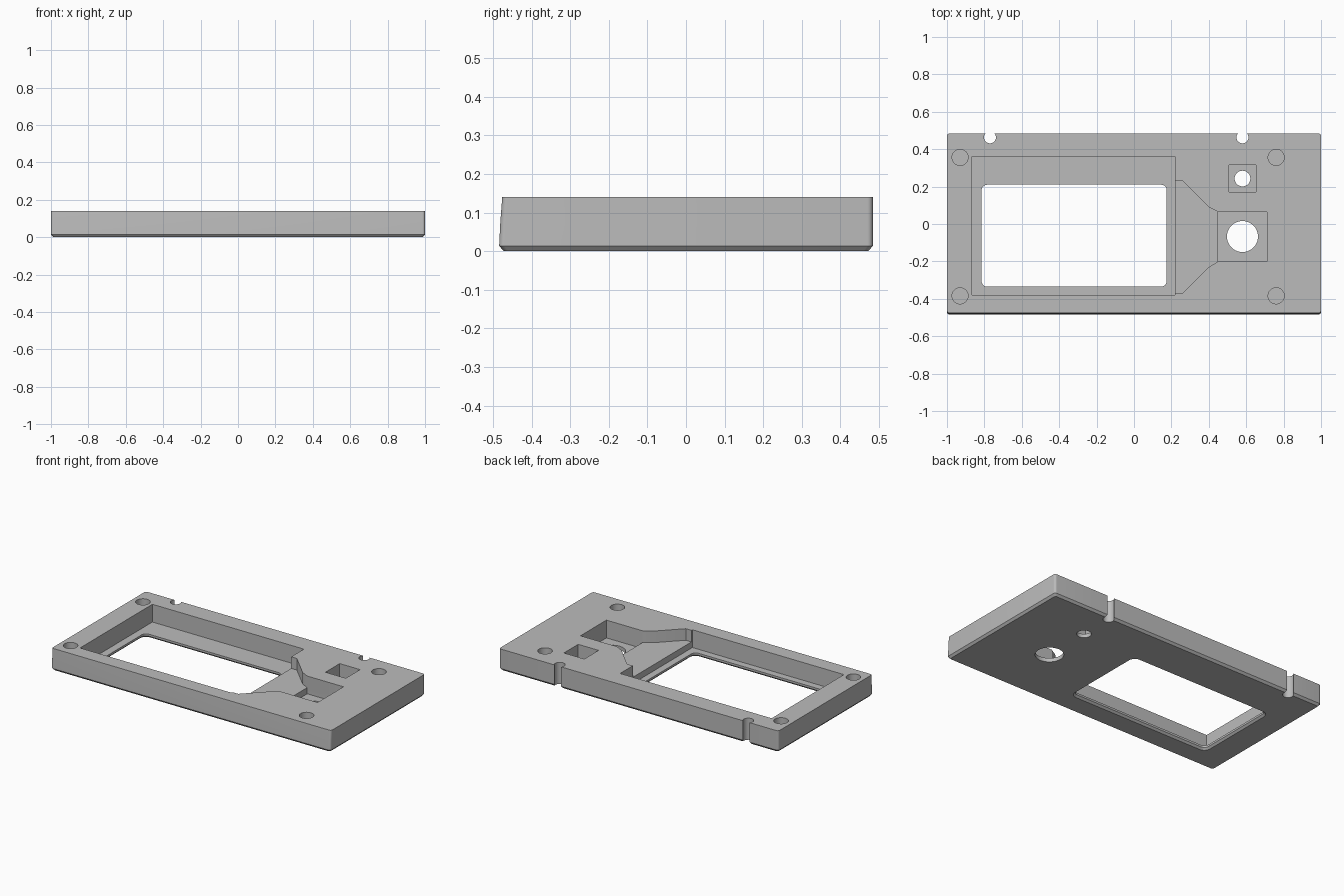
import bpy
import bmesh
from math import cos, sin, pi

cube = bpy.data.objects.get("Cube")
if cube:
    bpy.data.objects.remove(cube, do_unlink=True)

grey = bpy.data.materials.new("plain grey")
grey.use_nodes = True
colour = (0.5, 0.5, 0.5, 1)
grey.diffuse_color = colour
grey.node_tree.nodes["Principled BSDF"].inputs["Base Color"].default_value = colour

HEIGHT = 0.14
ABOVE = 0.2
BELOW = -0.05
FLOOR = 0.025


def rectangle(x0, x1, y0, y1, radius=0, steps=6):
    """Counter-clockwise rectangle outline, with rounded corners if wanted."""
    if not radius:
        return [(x0, y0), (x1, y0), (x1, y1), (x0, y1)]
    centres = [(x1 - radius, y1 - radius), (x0 + radius, y1 - radius),
               (x0 + radius, y0 + radius), (x1 - radius, y0 + radius)]
    return [(cx + radius * cos(pi / 2 * (q + s / steps)),
             cy + radius * sin(pi / 2 * (q + s / steps)))
            for q, (cx, cy) in enumerate(centres) for s in range(steps + 1)]


def circle(x, y, radius, sides=40):
    return [(x + radius * cos(2 * pi * i / sides),
             y + radius * sin(2 * pi * i / sides)) for i in range(sides)]


def loft(name, layers):
    """Closed solid through outlines stacked upwards."""
    bm = bmesh.new()
    rings = [[bm.verts.new((x, y, z)) for x, y in outline] for z, outline in layers]
    n = len(rings[0])
    for low, high in zip(rings, rings[1:]):
        for i in range(n):
            j = (i + 1) % n
            bm.faces.new((low[i], low[j], high[j], high[i]))
    bm.faces.new(rings[0][::-1])
    bm.faces.new(rings[-1])
    mesh = bpy.data.meshes.new(name)
    bm.to_mesh(mesh)
    bm.free()
    obj = bpy.data.objects.new(name, mesh)
    bpy.context.collection.objects.link(obj)
    mesh.materials.append(grey)
    return obj


def cut(layers):
    """Subtract a lofted solid from the case."""
    tool = loft("cutter", layers)
    tool.hide_render = True
    mod = case.modifiers.new("cut", "BOOLEAN")
    mod.operation = "DIFFERENCE"
    mod.solver = "EXACT"
    mod.object = tool
    bpy.ops.object.modifier_apply(modifier=mod.name)
    bpy.data.objects.remove(tool, do_unlink=True)


def sink(outline, bottom):
    cut([(bottom, outline), (ABOVE, outline)])


# Body: chamfered underside and a gently leaning front
case = loft("case_panel", [
    (0, rectangle(-0.988, 0.988, -0.472, 0.472, 0.012)),
    (0.014, rectangle(-1, 1, -0.484, 0.484, 0.014)),
    (0.075, rectangle(-1, 1, -0.481, 0.484, 0.014)),
    (HEIGHT, rectangle(-1, 1, -0.476, 0.484, 0.014))])
bpy.context.view_layer.objects.active = case
case.select_set(True)

# Screen recess and its window, flared below
sink(rectangle(-0.865, 0.22, -0.38, 0.36), FLOOR)
window = rectangle(-0.815, 0.175, -0.335, 0.21, 0.03)
flare = rectangle(-0.827, 0.187, -0.347, 0.222, 0.042)
cut([(BELOW, flare), (0, flare), (0.012, window), (0.06, window)])

# Funnel-shaped cable channel towards the knob recess
sink([(0.15, -0.37), (0.26, -0.37), (0.40, -0.23), (0.45, -0.20), (0.5, -0.19),
      (0.5, 0.055), (0.45, 0.065), (0.40, 0.09), (0.26, 0.23), (0.15, 0.23)], 0.065)

# Knob and button recesses with through holes
for x0, x1, y0, y1, cx, cy, radius in [
        (0.45, 0.71, -0.2, 0.065, 0.58, -0.067, 0.083),
        (0.507, 0.653, 0.17, 0.316, 0.58, 0.243, 0.042)]:
    sink(rectangle(x0, x1, y0, y1), FLOOR)
    sink(circle(cx, cy, radius), BELOW)

# Blind screw holes
for x in (-0.93, 0.76):
    for y in (-0.384, 0.356):
        sink(circle(x, y, 0.043), 0.04)

# Notches in the back edge
for x in (-0.77, 0.58):
    sink(circle(x, 0.463, 0.032), BELOW)

bpy.ops.object.shade_smooth_by_angle(angle=pi / 6)
